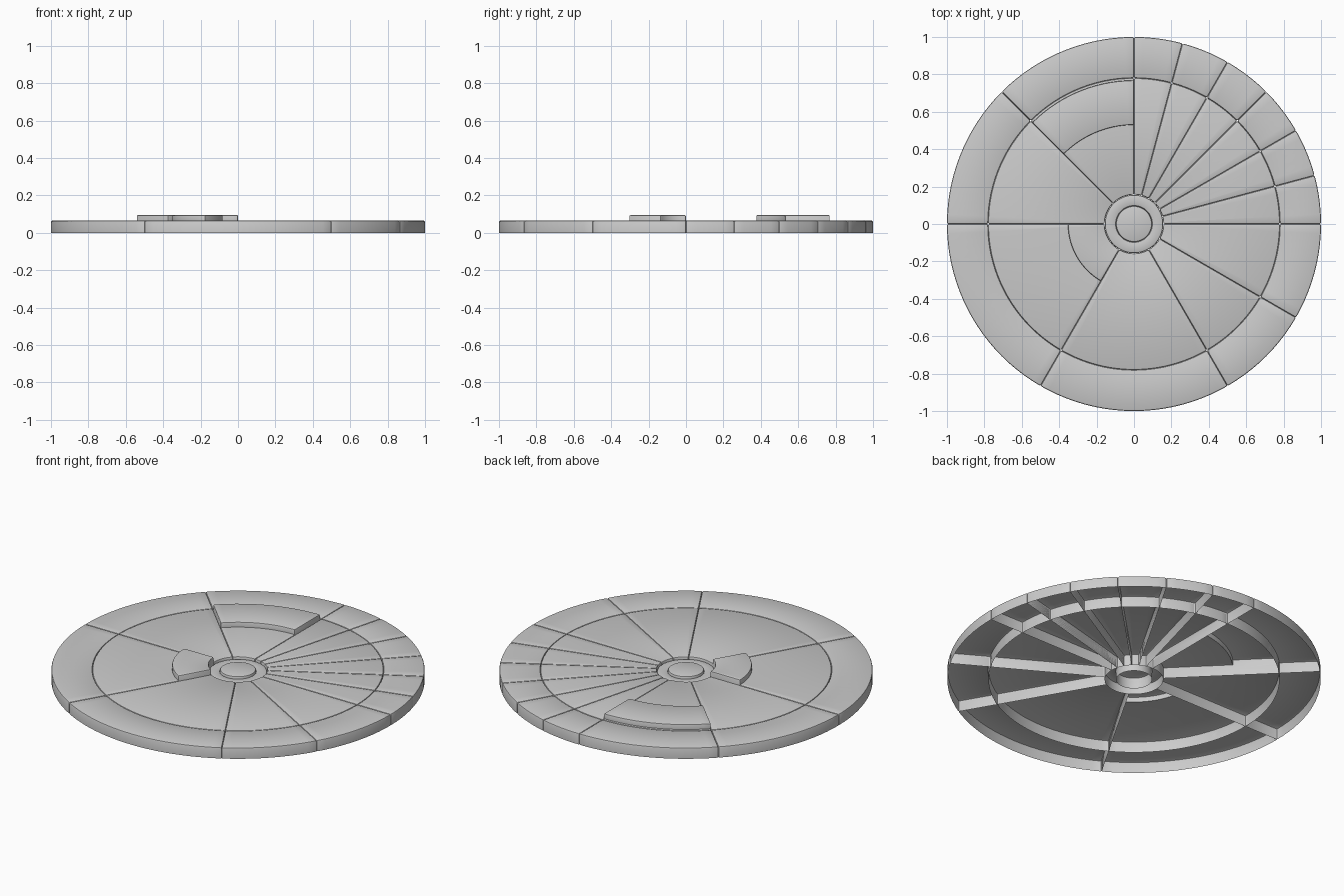
import bpy, bmesh, math

if "Cube" in bpy.data.objects:
    bpy.data.objects.remove(bpy.data.objects["Cube"])

BEVEL = 0.008
H, RAISED = 0.065, 0.095          # normal and raised top heights


def shell(name, profile, a0, a1):
    """Sweep an (r, z) profile from angle a0 to a1 as an open-bottomed tile."""
    full = a1 - a0 >= 360
    n = max(4, round((a1 - a0) / 3))
    bm = bmesh.new()
    rows = []
    for i in range(n if full else n + 1):
        a = math.radians(a0 + (a1 - a0) * i / n)
        rows.append([bm.verts.new((r * math.cos(a), r * math.sin(a), z)) for r, z in profile])
    for i in range(n):
        p, q = rows[i], rows[(i + 1) % len(rows)]
        for j in range(len(profile) - 1):
            bm.faces.new((p[j], q[j], q[j + 1], p[j + 1]))
    if not full:
        bm.faces.new(rows[0])
        bm.faces.new(rows[-1][::-1])
    bmesh.ops.remove_doubles(bm, verts=bm.verts, dist=1e-5)
    bmesh.ops.recalc_face_normals(bm, faces=bm.faces)
    # round every outward corner
    sharp = [e for e in bm.edges if len(e.link_faces) == 2
             and e.calc_face_angle(0) > 0.6 and e.is_convex]
    bmesh.ops.bevel(bm, geom=sharp, offset=BEVEL, offset_type='OFFSET', segments=2,
                    profile=0.5, affect='EDGES', clamp_overlap=True)
    me = bpy.data.meshes.new(name)
    bm.to_mesh(me)
    bm.free()
    ob = bpy.data.objects.new(name, me)
    bpy.context.collection.objects.link(ob)
    bpy.context.view_layer.objects.active = ob
    bpy.ops.object.select_all(action='DESELECT')
    ob.select_set(True)
    bpy.ops.object.shade_smooth_by_angle(angle=math.radians(35))


def box_profile(r0, r1, z=H):
    return [(r0, 0), (r0, z), (r1, z), (r1, 0)]


R0, R1, R2 = 0.157, 0.78, 1.0

# Inner tiles with a raised step
raised = {
    90: [(R0, 0), (R0, H), (0.53, H), (0.53, RAISED), (0.768, RAISED),
         (0.768, H), (R1, H), (R1, 0)],
    180: [(R0, 0), (R0, RAISED), (0.353, RAISED), (0.353, H), (R1, H), (R1, 0)],
}

# Inner and outer rings of sector tiles
angles = [0, 15, 30, 45, 60, 75, 90, 135, 180, 240, 300, 330, 360]
for a, b in zip(angles, angles[1:]):
    shell(f"inner_tile_{a}", raised.get(a, box_profile(R0, R1)), a, b)
    shell(f"outer_tile_{a}", box_profile(R1, R2), a, b)

# Hub ring and centre button
shell("hub_ring", box_profile(0.096, 0.156, 0.053), 0, 360)
shell("hub_button", [(0.096, 0), (0.096, H), (0, H)], 0, 360)
